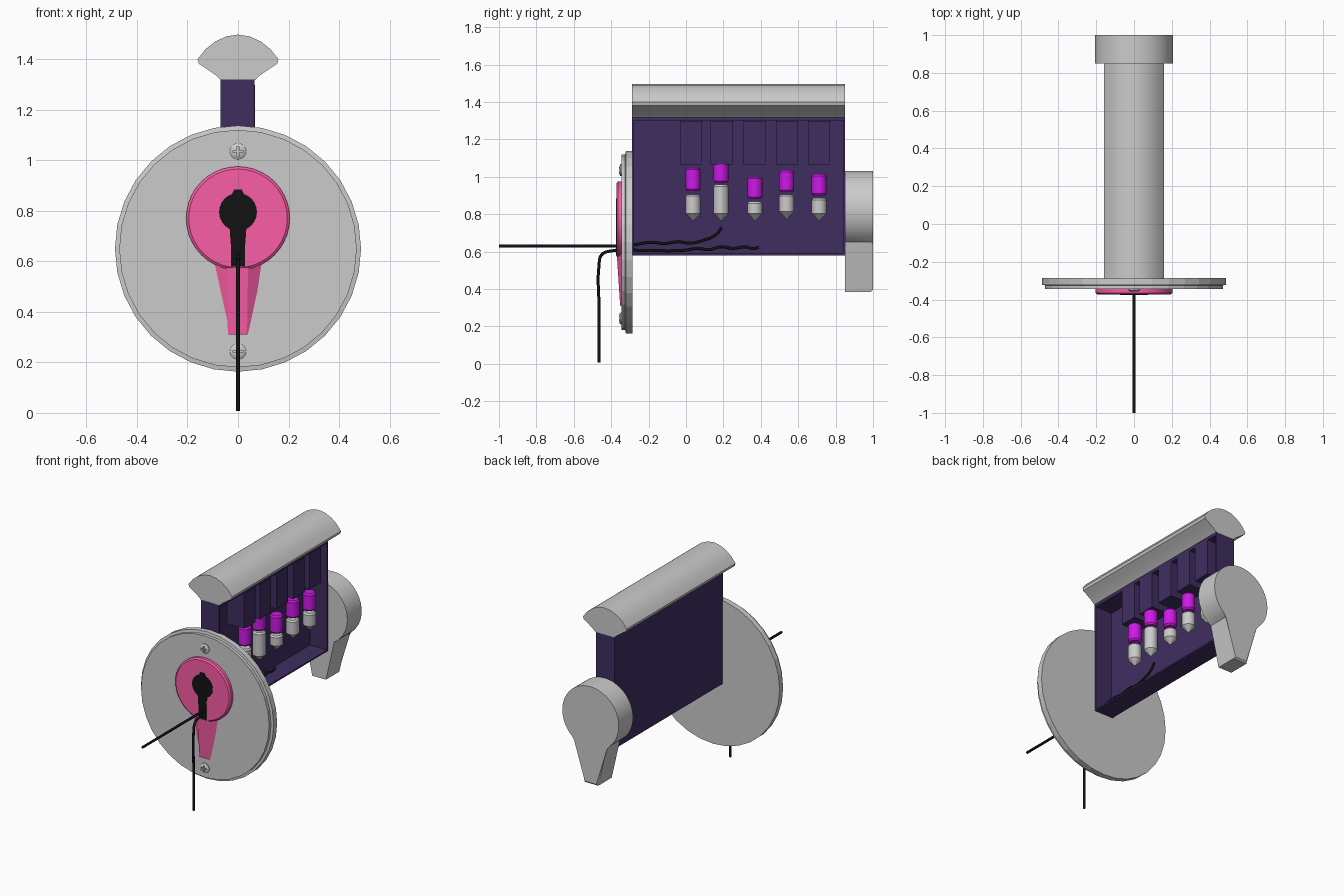
import bpy, bmesh
from math import sin, cos, pi
from mathutils import Vector

if "Cube" in bpy.data.objects:
    bpy.data.objects.remove(bpy.data.objects["Cube"])


def material(name, rgb):
    m = bpy.data.materials.new(name)
    m.diffuse_color = (*rgb, 1)
    m.use_nodes = True
    m.node_tree.nodes["Principled BSDF"].inputs["Base Color"].default_value = m.diffuse_color
    return m


PINK = material("pink", (0.95, 0.11, 0.38))
PURPLE = material("dark_purple", (0.05, 0.027, 0.117))
MAGENTA = material("magenta", (0.62, 0.01, 0.8))
BLACK = material("black", (0.006, 0.006, 0.006))


def finish(name, bm, mat=None, smooth=False):
    bmesh.ops.recalc_face_normals(bm, faces=bm.faces)
    me = bpy.data.meshes.new(name)
    bm.to_mesh(me)
    bm.free()
    ob = bpy.data.objects.new(name, me)
    bpy.context.collection.objects.link(ob)
    if mat:
        me.materials.append(mat)
    if smooth:
        bpy.ops.object.select_all(action='DESELECT')
        ob.select_set(True)
        bpy.context.view_layer.objects.active = ob
        bpy.ops.object.shade_smooth_by_angle(angle=pi / 6)
    return ob


def revolve(name, profile, centre, axis='z', n=24, mat=None, smooth=True):
    """Rings of (radius, distance along axis); end rings are capped."""
    bm = bmesh.new()
    rings = []
    for r, h in profile:
        ring = []
        for i in range(n):
            a = 2 * pi * i / n
            u, v = r * cos(a), r * sin(a)
            p = (u, v, h) if axis == 'z' else (u, h, v)
            ring.append(bm.verts.new(Vector(centre) + Vector(p)))
        rings.append(ring)
    for a, b in zip(rings, rings[1:]):
        for i in range(n):
            bm.faces.new((a[i], a[(i + 1) % n], b[(i + 1) % n], b[i]))
    bm.faces.new(rings[0])
    bm.faces.new(rings[-1])
    return finish(name, bm, mat, smooth)


def prism(name, outline, y0, y1, mat=None, bevel=0.0, smooth=False):
    """Extrude an (x, z) outline along y."""
    bm = bmesh.new()
    a = [bm.verts.new((x, y0, z)) for x, z in outline]
    b = [bm.verts.new((x, y1, z)) for x, z in outline]
    n = len(a)
    bm.faces.new(a)
    back = bm.faces.new(b)
    for i in range(n):
        bm.faces.new((a[i], a[(i + 1) % n], b[(i + 1) % n], b[i]))
    if bevel:
        bmesh.ops.bevel(bm, geom=list(back.edges), offset=bevel, segments=1, affect='EDGES')
    return finish(name, bm, mat, smooth)


def boxes(name, extents, mat=None):
    bm = bmesh.new()
    for x0, x1, y0, y1, z0, z1 in extents:
        vs = bmesh.ops.create_cube(bm, size=1)['verts']
        for v in vs:
            v.co = ((x0 + x1) / 2 + v.co.x * (x1 - x0),
                    (y0 + y1) / 2 + v.co.y * (y1 - y0),
                    (z0 + z1) / 2 + v.co.z * (z1 - z0))
    return finish(name, bm, mat)


def arc(cx, cz, r, start, end, n):
    return [(cx + r * cos(start + (end - start) * i / n),
             cz + r * sin(start + (end - start) * i / n)) for i in range(n + 1)]


def wire(name, points, r=0.008):
    cu = bpy.data.curves.new(name, 'CURVE')
    cu.dimensions = '3D'
    cu.bevel_depth, cu.bevel_resolution, cu.use_fill_caps = r, 2, True
    cu.resolution_u = 4
    sp = cu.splines.new('BEZIER')
    sp.bezier_points.add(len(points) - 1)
    for bp, (y, z) in zip(sp.bezier_points, points):
        bp.co = (0, y, z)
        bp.handle_left_type = bp.handle_right_type = 'AUTO'
    ob = bpy.data.objects.new(name, cu)
    bpy.context.collection.objects.link(ob)
    cu.materials.append(BLACK)
    return ob


# Stepped round front plate
revolve("front_plate", [(0.487, -0.285), (0.487, -0.322), (0.47, -0.325), (0.47, -0.345)],
        (0, 0, 0.65), 'y', 32, smooth=False)

# Pink guard: bevelled disc and a tapering faceted tail
revolve("keyhole_guard", [(0.205, -0.34), (0.205, -0.364), (0.195, -0.372)],
        (0, 0, 0.77), 'y', 40, PINK)
bm = bmesh.new()
base = [(-0.105, -0.34, 0.60), (0.105, -0.34, 0.60), (0.042, -0.34, 0.315), (-0.042, -0.34, 0.315)]
top = [(-0.04, -0.371, 0.60), (0.04, -0.371, 0.60), (0.036, -0.352, 0.31), (-0.036, -0.352, 0.31)]
vb, vt = [[bm.verts.new(p) for p in ring] for ring in (base, top)]
bm.faces.new(vb)
bm.faces.new(vt)
for i in range(4):
    j = (i + 1) % 4
    bm.faces.new((vb[i], vb[j], vt[j], vt[i]))
finish("guard_tail", bm, PINK)

# Black keyhole
hole = [(0.028, 0.58), (0.028, 0.66), (0.033, 0.728)]
hole += arc(0, 0.795, 0.075, -pi * 0.33, pi * 0.4, 9)
hole += [(0.015, 0.885)]
hole += [(-x, z) for x, z in reversed(hole)]
prism("keyhole", hole, -0.375, -0.35, BLACK)

# Cross-head screws
for tag, z in (("upper", 1.035), ("lower", 0.243)):
    screw = revolve(tag + "_screw", [(0.032, -0.34), (0.032, -0.35), (0.024, -0.356), (0.01, -0.358)],
                    (0, 0, z), 'y', 20)
    for k, (w, h) in enumerate(((0.02, 0.004), (0.004, 0.02))):
        cut = boxes(f"{tag}_slot_cutter_{k}", [(-w, w, -0.37, -0.35, z - h, z + h)])
        cut.hide_render = True
        cut.hide_set(True)
        mod = screw.modifiers.new("slot", 'BOOLEAN')
        mod.object = cut
        mod.operation = 'DIFFERENCE'

# Case: thin-walled box left open on the right
boxes("case", [(-0.07, -0.06, -0.29, 0.85, 0.58, 1.32),
               (-0.06, 0.065, -0.29, -0.28, 0.58, 1.32),
               (-0.06, 0.065, 0.84, 0.85, 0.58, 1.32),
               (-0.06, 0.065, -0.28, 0.84, 0.58, 0.59),
               (-0.06, 0.065, -0.28, 0.84, 1.30, 1.32)], PURPLE)

# Row of spring housings inside the case
boxes("spring_housings", [(-0.06, 0.068, y, y + 0.118, 1.065, 1.298)
                          for y in (-0.032, 0.132, 0.308, 0.482, 0.652)], PURPLE)

# Pins: y, tip, shoulder, grey top, magenta bottom, magenta top
PINS = [(0.037, 0.765, 0.803, 0.906, 0.925, 1.048),
        (0.187, 0.765, 0.803, 0.958, 0.968, 1.09),
        (0.368, 0.765, 0.803, 0.868, 0.882, 1.0),
        (0.538, 0.775, 0.813, 0.906, 0.92, 1.035),
        (0.712, 0.765, 0.803, 0.886, 0.90, 1.015)]
R = 0.04
for i, (y, tip, sh, gt, mb, mt) in enumerate(PINS, 1):
    revolve(f"key_pin_{i}", [(0.003, tip), (R, sh), (R, gt - 0.01), (R - 0.008, gt)], (0.025, y, 0))
    revolve(f"driver_pin_{i}", [(R - 0.008, mb), (R, mb + 0.01), (R, mt - 0.01), (R - 0.008, mt)],
            (0.025, y, 0), mat=MAGENTA)

# Mushroom-shaped top rail
half = [(0.068, 1.318), (0.09, 1.338), (0.125, 1.362), (0.155, 1.382), (0.16, 1.40),
        (0.128, 1.44), (0.09, 1.47), (0.046, 1.49)]
rail = half + [(0, 1.497)] + [(-x, z) for x, z in reversed(half)]
prism("top_rail", rail, -0.29, 0.85, smooth=True)

# Rear knob with tapering tail
knob = arc(0, 0.825, 0.207, -pi * 0.32, pi * 1.32, 36)
knob += [(-0.05, 0.385), (0.05, 0.385)]
prism("rear_knob", knob, 0.85, 1.0, bevel=0.01, smooth=True)

# Two picking wires entering through the keyhole
wire("pick_wire", [(-1, 0.63), (-0.62, 0.63), (-0.3, 0.634), (-0.18, 0.65), (-0.12, 0.643), (-0.04, 0.653),
                   (0.02, 0.645), (0.09, 0.66), (0.16, 0.69), (0.19, 0.73)])
wire("tension_wire", [(-0.465, 0.008), (-0.465, 0.3), (-0.465, 0.53), (-0.452, 0.582), (-0.41, 0.602),
                      (-0.2, 0.605), (0.0, 0.608), (0.06, 0.618), (0.12, 0.61), (0.19, 0.626),
                      (0.25, 0.617), (0.32, 0.625), (0.36, 0.616), (0.39, 0.625)])
